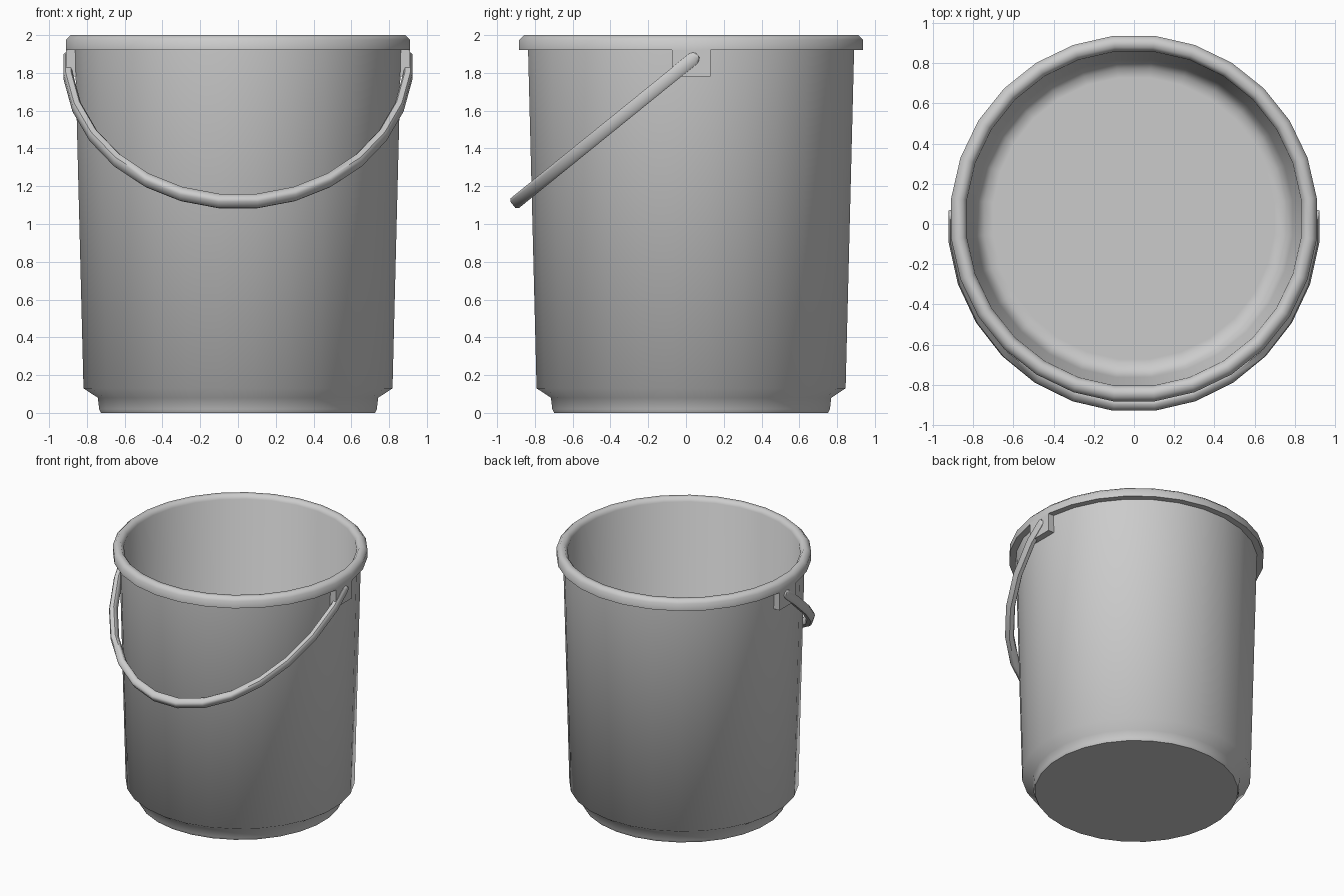
import bpy
import bmesh
from math import radians, pi, sin, cos

cube = bpy.data.objects.get("Cube")
if cube:
    bpy.data.objects.remove(cube, do_unlink=True)

SIDES = 28
CENTRE_Y = 0.027
STEP = 2 * pi / SIDES

grey = bpy.data.materials.new("grey_plastic")
grey.use_nodes = True
colour = (0.6, 0.6, 0.6, 1)
grey.diffuse_color = colour
grey.node_tree.nodes["Principled BSDF"].inputs["Base Color"].default_value = colour


def finish(bm, name, angle):
    """Turn a bmesh into a shaded object."""
    bmesh.ops.recalc_face_normals(bm, faces=bm.faces[:])
    mesh = bpy.data.meshes.new(name)
    bm.to_mesh(mesh)
    bm.free()
    mesh.materials.append(grey)
    obj = bpy.data.objects.new(name, mesh)
    bpy.context.collection.objects.link(obj)
    bpy.ops.object.select_all(action="DESELECT")
    obj.select_set(True)
    bpy.context.view_layer.objects.active = obj
    bpy.ops.object.shade_smooth_by_angle(angle=radians(angle))
    return obj


def loft(name, rings, angle):
    """Skin a list of point rings and cap both ends."""
    bm = bmesh.new()
    loops = [[bm.verts.new(p) for p in ring] for ring in rings]
    n = len(loops[0])
    for a, b in zip(loops, loops[1:]):
        for i in range(n):
            j = (i + 1) % n
            bm.faces.new((a[i], a[j], b[j], b[i]))
    bm.faces.new(loops[0])
    bm.faces.new(loops[-1])
    return finish(bm, name, angle)


def circle(flat_radius, z):
    r = flat_radius / cos(STEP / 2)
    return [(r * cos((i + 0.5) * STEP), CENTRE_Y + r * sin((i + 0.5) * STEP), z)
            for i in range(SIDES)]


# Bucket shell: outside from the foot up, over the rim, down to the inner floor
profile = [
    (0.725, 0), (0.735, 0.02), (0.742, 0.08), (0.818, 0.13),
    (0.863, 1.92), (0.91, 1.92), (0.91, 1.975), (0.885, 2), (0.853, 2),
    (0.832, 1.97), (0.79, 0.15), (0.745, 0.09), (0.7, 0.09),
]
loft("bucket_body", [circle(r, z) for r, z in profile], 60)

# Lugs under the rim that carry the handle
for side, name in ((1, "left_lug"), (-1, "right_lug")):
    bm = bmesh.new()
    bmesh.ops.create_cube(bm, size=1)
    bmesh.ops.scale(bm, vec=(0.07, 0.203, 0.15), verts=bm.verts)
    bmesh.ops.translate(bm, vec=(side * 0.875, CENTRE_Y, 1.855), verts=bm.verts)
    finish(bm, name, 30)

# Handle: half loop hanging forward, with a chamfered band section
DOWN_Y, DOWN_Z = -0.777, -0.629
STRETCH = 1.316
RADIUS = 0.905
HALF_THICK, HALF_WIDTH = 0.024, 0.034
section = [(1, -.6), (1, .6), (.6, 1), (-.6, 1), (-1, .6), (-1, -.6), (-.6, -1), (.6, -1)]


def handle_ring(x, drop, nx, nd, width):
    ring = []
    for u, v in section:
        px = x + u * HALF_THICK * nx
        d = drop + u * HALF_THICK * nd * STRETCH
        w = v * HALF_WIDTH * width
        ring.append((px, CENTRE_Y + DOWN_Y * d + DOWN_Z * w,
                     1.866 + DOWN_Z * d - DOWN_Y * w))
    return ring


end_x = RADIUS * cos(STEP / 2)
tips = [(-0.045, 0.4), (-0.033, 0.8), (-0.015, 1)]
rings = [handle_ring(end_x, d, 1, 0, w) for d, w in tips]
for i in range(SIDES // 2):
    a = (i + 0.5) * STEP
    rings.append(handle_ring(RADIUS * cos(a), RADIUS * STRETCH * sin(a), cos(a), sin(a), 1))
rings += [handle_ring(-end_x, d, -1, 0, w) for d, w in reversed(tips)]
loft("handle", rings, 50)
